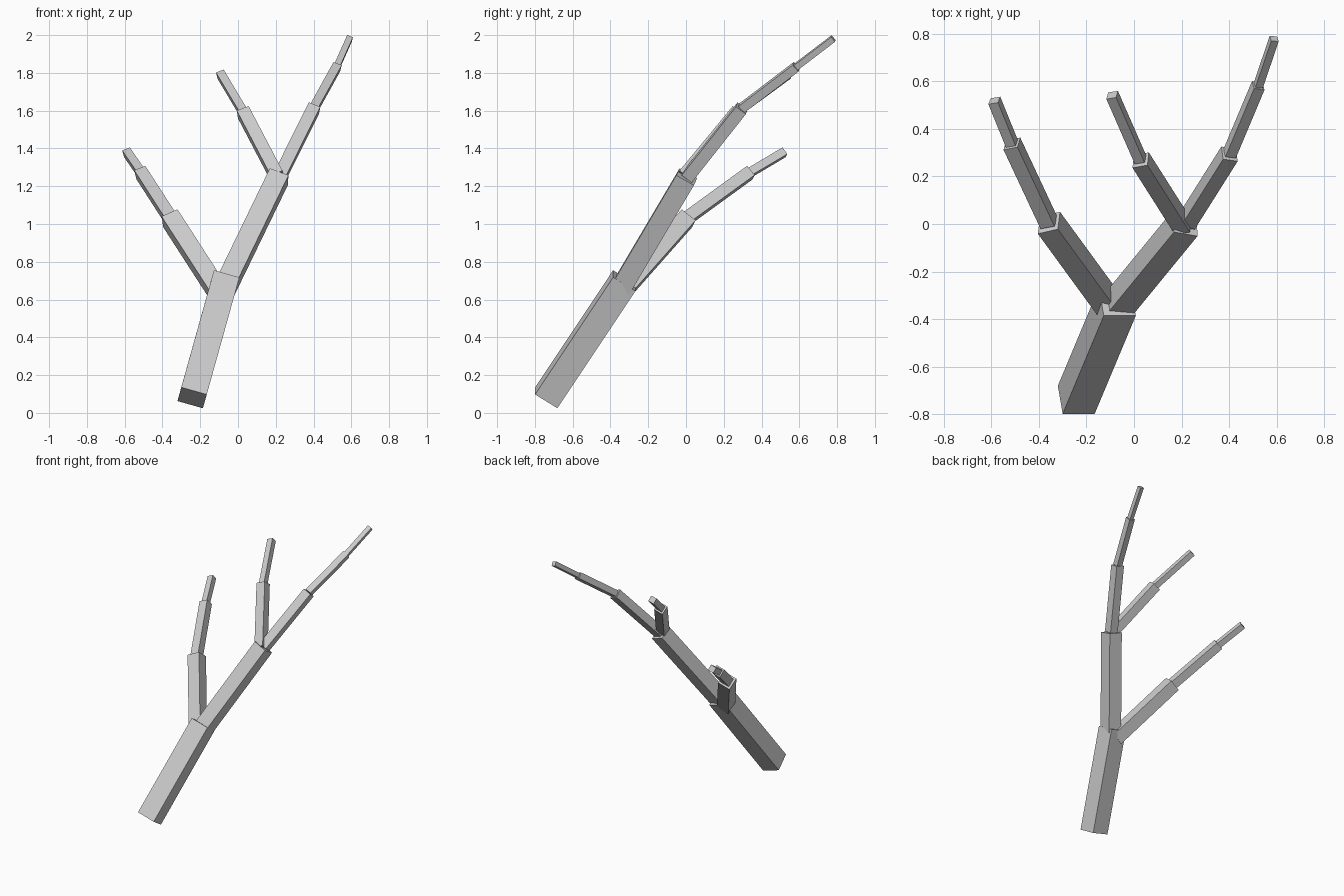
import bpy
from mathutils import Vector

if "Cube" in bpy.data.objects:
    bpy.data.objects.remove(bpy.data.objects["Cube"])


def limb(name, start, end, width, side):
    """Square bar from start to end; side points across the bar's front face."""
    a, b = Vector(start), Vector(end)
    d = (b - a).normalized()
    x = Vector(side)
    x = (x - x.dot(d) * d).normalized() * width / 2
    y = d.cross(x)
    verts = [p + sx * x + sy * y for p in (a, b)
             for sx, sy in ((-1, -1), (1, -1), (1, 1), (-1, 1))]
    faces = [(3, 2, 1, 0), (4, 5, 6, 7)]
    faces += [(i, (i + 1) % 4, (i + 1) % 4 + 4, i + 4) for i in range(4)]
    mesh = bpy.data.meshes.new(name)
    mesh.from_pydata(verts, [], faces)
    bpy.context.collection.objects.link(bpy.data.objects.new(name, mesh))


def branch(name, points, widths, side):
    """Chain of ever thinner bars through the points."""
    for i, w in enumerate(widths):
        limb(f"{name}_{i + 1}", points[i], points[i + 1], w, side)


# Trunk and its thinner continuation
limb("trunk", (-0.243, -0.74, 0.08), (-0.07, -0.327, 0.70), 0.14, (0.96, 0, -0.27))
limb("upper_trunk", (-0.07, -0.345, 0.66), (0.216, 0.004, 1.25), 0.107, (0.93, -0.15, -0.33))

# Left branch
branch("left_branch",
       [(-0.106, -0.34, 0.64), (-0.358, 0.005, 1.03), (-0.514, 0.338, 1.272), (-0.588, 0.52, 1.38)],
       [0.094, 0.064, 0.044], (0.9, 0.19, 0.38))

# Middle branch
branch("middle_branch",
       [(0.207, -0.013, 1.25), (0.028, 0.269, 1.592), (-0.092, 0.543, 1.793)],
       [0.068, 0.044], (0.91, 0.18, 0.37))

# Right branch
branch("right_branch",
       [(0.221, 0.008, 1.25), (0.402, 0.295, 1.613), (0.523, 0.583, 1.832), (0.59, 0.78, 1.982)],
       [0.066, 0.047, 0.033], (0.92, -0.13, -0.36))
